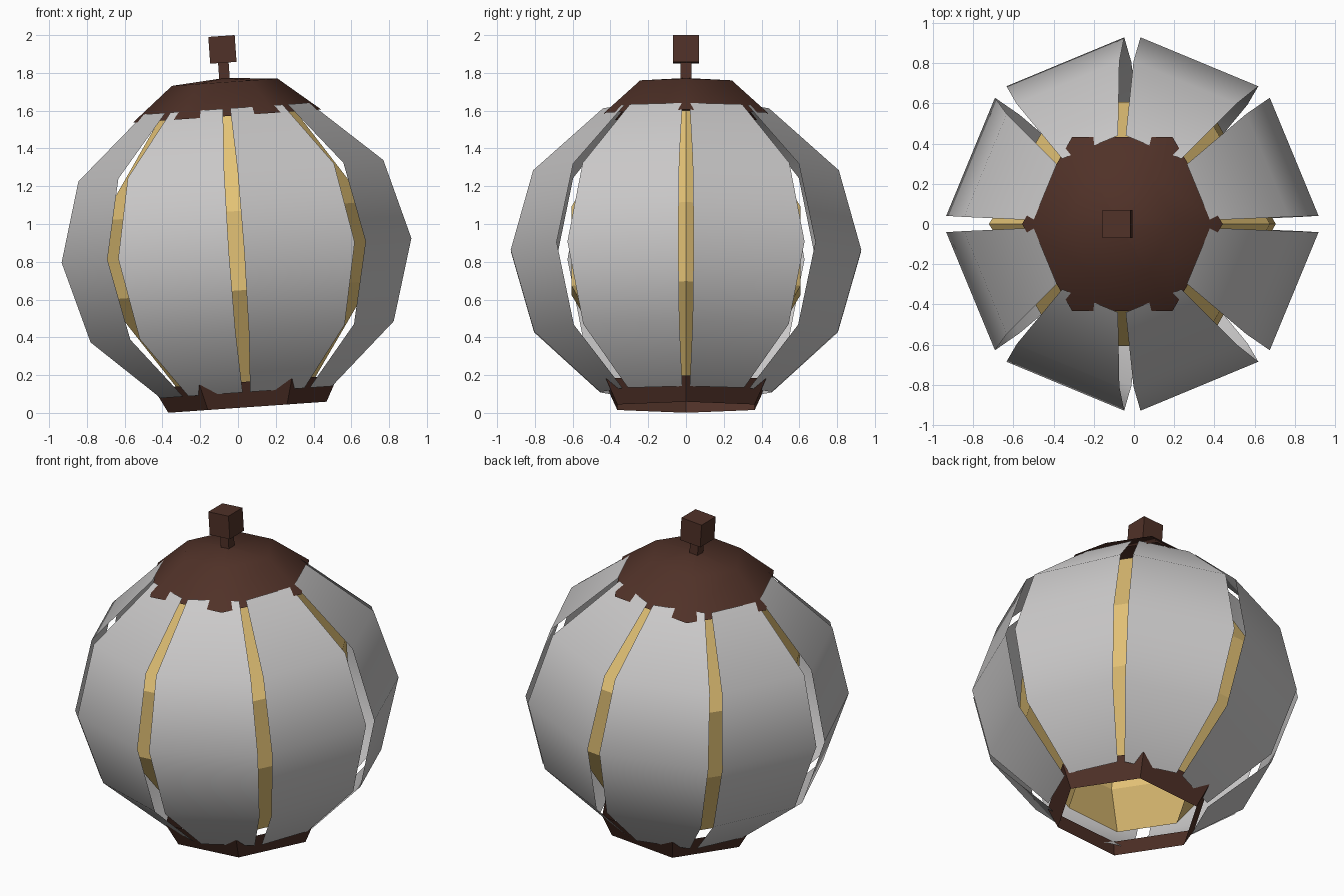
import bpy, math
from mathutils import Matrix

if "Cube" in bpy.data.objects:
    bpy.data.objects.remove(bpy.data.objects["Cube"])

# Whole lantern leans about 4 degrees toward -x
LEAN = Matrix.Translation((0.05, 0, 0.03)) @ Matrix.Rotation(math.radians(-4), 4, 'Y')


def material(name, rgb):
    m = bpy.data.materials.new(name)
    m.diffuse_color = (*rgb, 1)
    m.use_nodes = True
    m.node_tree.nodes["Principled BSDF"].inputs["Base Color"].default_value = m.diffuse_color
    return m


PAPER = material("pale_grey_panel", (0.60, 0.59, 0.59))
GLOW = material("warm_yellow", (0.77, 0.54, 0.18))
WOOD = material("dark_brown", (0.080, 0.031, 0.021))


def make(name, verts, faces, mat, smooth=False):
    me = bpy.data.meshes.new(name)
    me.from_pydata(verts, [], faces)
    me.materials.append(mat)
    for p in me.polygons:
        p.use_smooth = smooth
    ob = bpy.data.objects.new(name, me)
    bpy.context.collection.objects.link(ob)
    ob.matrix_world = LEAN
    return ob


def strip(name, profile, angles, mat, smooth=False, closed=False):
    """Sweep a bottom-to-top (radius, height) profile through the angles."""
    n = len(angles)
    verts = [(r * math.cos(a), r * math.sin(a), z) for r, z in profile for a in angles]
    faces = []
    for j in range(len(profile) - 1):
        for i in range(n if closed else n - 1):
            k = (i + 1) % n
            faces.append((j * n + i, j * n + k, (j + 1) * n + k, (j + 1) * n + i))
    return make(name, verts, faces, mat, smooth)


def box(name, half, z0, z1, mat):
    verts = [(x, y, z) for z in (z0, z1)
             for x, y in ((-half, -half), (half, -half), (half, half), (-half, half))]
    faces = [(3, 2, 1, 0), (4, 5, 6, 7)]
    faces += [(i, (i + 1) % 4, (i + 1) % 4 + 4, i + 4) for i in range(4)]
    return make(name, verts, faces, mat)


HEX = [math.radians(60 * i) for i in range(6)]

# Six-sided glowing core, open at both ends
strip("core", [(0.36, 0.12), (0.70, 0.62), (0.70, 1.04), (0.36, 1.55)], HEX, GLOW, closed=True)

# Eight curved panels with narrow gaps between them
PANEL = [(0.455, 0.08), (0.805, 0.40), (0.929, 0.832), (0.81, 1.255), (0.44, 1.585)]
for i in range(8):
    mid, half = math.radians(22.5 + 45 * i), math.radians(20.0)
    strip(f"panel_{i + 1}", PANEL, [mid - half, mid + half], PAPER, smooth=True)

# Open base ring whose corners poke through the panels
strip("base_ring", [(0.42, 0.0), (0.49, 0.135)], HEX, WOOD, closed=True)

# Roof cap with a shallow peak
strip("roof_cap", [(0.50, 1.545), (0.28, 1.725), (0.001, 1.747)], HEX, WOOD, smooth=True, closed=True)

# Finial
box("finial_stem", 0.028, 1.70, 1.84, WOOD)
box("finial_block", 0.07, 1.828, 1.97, WOOD)
